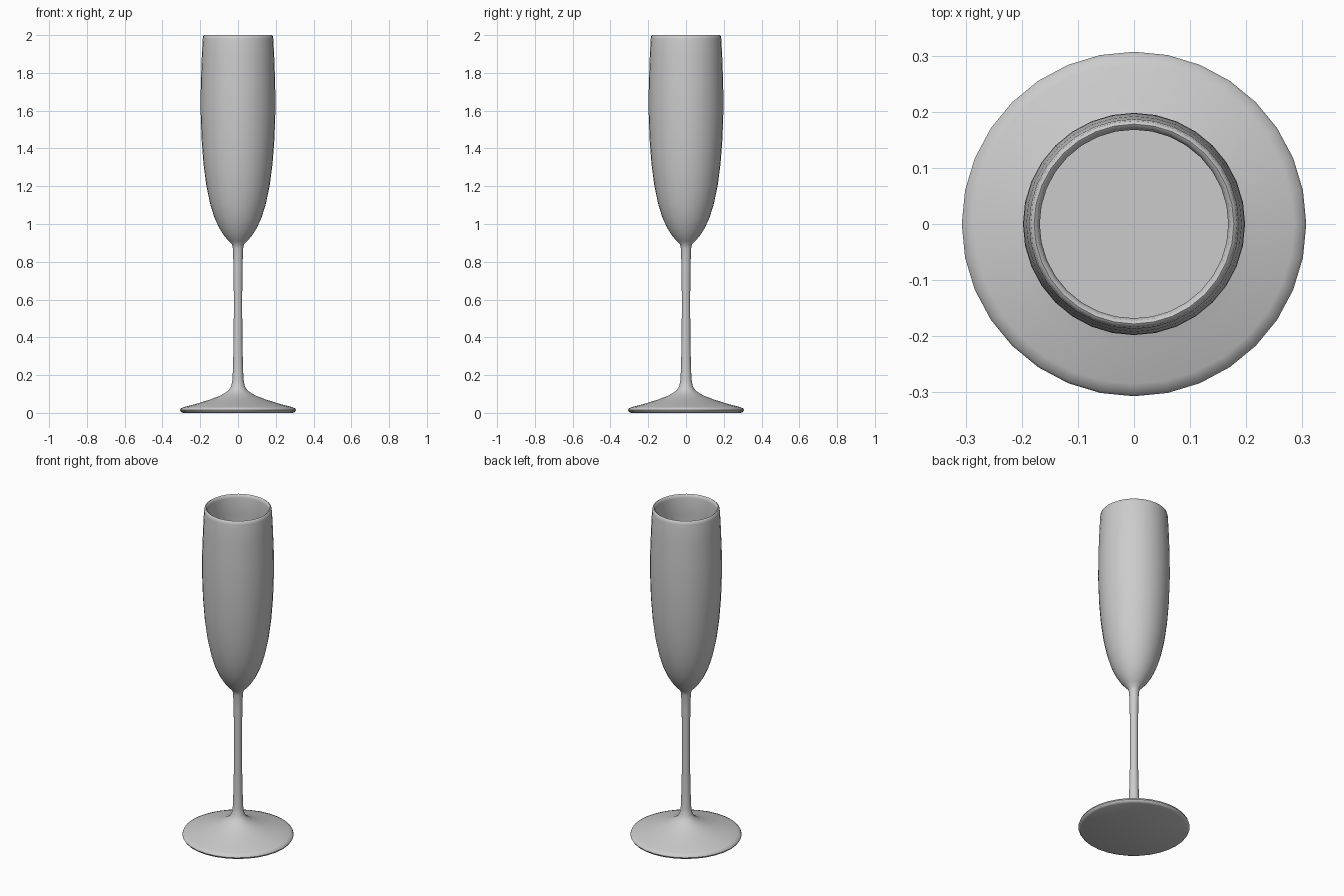
import bpy, bmesh, math

if "Cube" in bpy.data.objects:
    bpy.data.objects.remove(bpy.data.objects["Cube"])

SIDES = 32


def lathe(name, profile):
    """Spin an (r, z) profile around the z axis; r = 0 ends close to a pole."""
    bm = bmesh.new()
    rings = []
    for r, z in profile:
        if r == 0:
            rings.append([bm.verts.new((0, 0, z))] * SIDES)
        else:
            rings.append([bm.verts.new((r * math.cos(2 * math.pi * i / SIDES),
                                        r * math.sin(2 * math.pi * i / SIDES), z))
                          for i in range(SIDES)])
    for a, b in zip(rings, rings[1:]):
        for i in range(SIDES):
            j = (i + 1) % SIDES
            bm.faces.new(list(dict.fromkeys((a[i], a[j], b[j], b[i]))))
    bmesh.ops.recalc_face_normals(bm, faces=bm.faces)
    mesh = bpy.data.meshes.new(name)
    bm.to_mesh(mesh)
    bm.free()
    obj = bpy.data.objects.new(name, mesh)
    bpy.context.collection.objects.link(obj)
    bpy.ops.object.select_all(action='DESELECT')
    obj.select_set(True)
    bpy.context.view_layer.objects.active = obj
    bpy.ops.object.shade_smooth_by_angle(angle=math.radians(50))
    return obj


# Inner wall of the bowl, from the bottom up to the drink level
inner_low = [(0, 0.93), (0.03, 0.94), (0.06, 0.97), (0.09, 1.015), (0.12, 1.085),
             (0.145, 1.185), (0.163, 1.305), (0.174, 1.43), (0.179, 1.6)]

# Glass: foot, stem, bowl outside, rounded rim, bowl inside
foot = [(0, 0), (0.29, 0), (0.302, 0.005), (0.307, 0.014), (0.303, 0.024), (0.285, 0.031),
        (0.22, 0.048), (0.15, 0.07), (0.09, 0.093), (0.052, 0.117), (0.036, 0.14),
        (0.029, 0.18)]
stem = [(0.026, 0.26), (0.023, 0.4), (0.022, 0.6), (0.024, 0.78), (0.027, 0.87), (0.032, 0.892)]
bowl = [(0.05, 0.91), (0.075, 0.94), (0.1, 0.98), (0.125, 1.035), (0.147, 1.105),
        (0.168, 1.205), (0.183, 1.32), (0.193, 1.45), (0.198, 1.6), (0.197, 1.74),
        (0.192, 1.88), (0.187, 1.98)]
rim = [(0.184, 1.996), (0.178, 2.0), (0.172, 1.996), (0.168, 1.98)]
inner_high = [(0.173, 1.88), (0.178, 1.74)]
lathe("flute_glass", foot + stem + bowl + rim + inner_high + inner_low[::-1])

# Drink filling the bowl with a flat surface
lathe("drink", [(r, z) for r, z in inner_low] + [(0, 1.6)])
